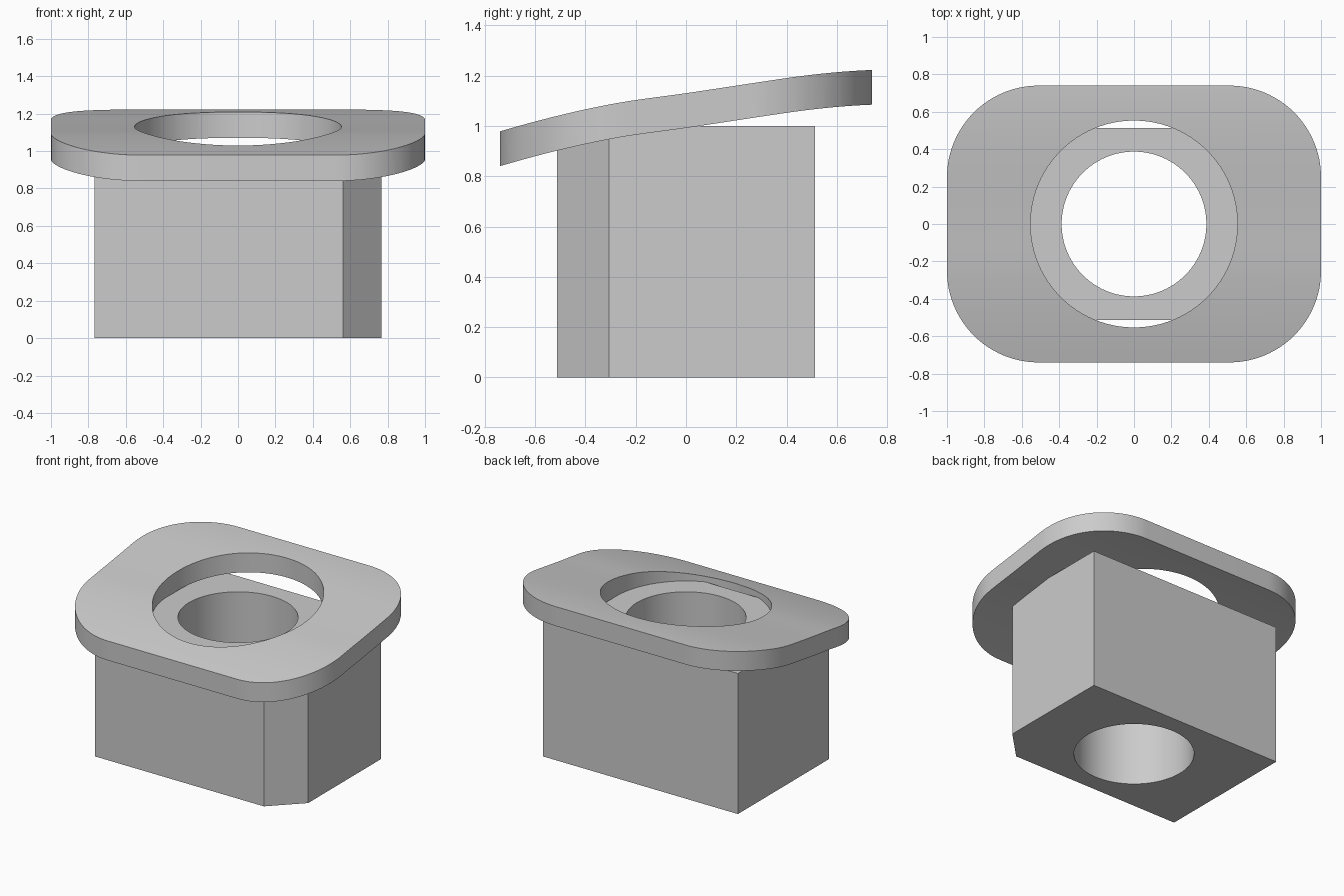
import bpy
import bmesh
from math import cos, sin, pi, tau

default = bpy.data.objects.get("Cube")
if default:
    bpy.data.objects.remove(default, do_unlink=True)

# Single plain grey
grey = bpy.data.materials.new("plain_grey")
grey.use_nodes = True
GREY = (0.6, 0.6, 0.6, 1)
grey.diffuse_color = GREY
grey.node_tree.nodes["Principled BSDF"].inputs["Base Color"].default_value = GREY


def prism(name, points, vector):
    """Extrude a closed loop of points along a vector into a solid."""
    bm = bmesh.new()
    face = bm.faces.new([bm.verts.new(p) for p in points])
    ext = bmesh.ops.extrude_face_region(bm, geom=[face])
    verts = [g for g in ext["geom"] if isinstance(g, bmesh.types.BMVert)]
    bmesh.ops.translate(bm, verts=verts, vec=vector)
    bmesh.ops.recalc_face_normals(bm, faces=bm.faces)
    mesh = bpy.data.meshes.new(name)
    bm.to_mesh(mesh)
    bm.free()
    mesh.materials.append(grey)
    obj = bpy.data.objects.new(name, mesh)
    bpy.context.collection.objects.link(obj)
    return obj


def circle(radius, z, n=96):
    return [(radius * cos(tau * i / n), radius * sin(tau * i / n), z) for i in range(n)]


def rounded_rectangle(hx, hy, r, z, steps=24):
    points = []
    for k, (sx, sy) in enumerate([(1, 1), (-1, 1), (-1, -1), (1, -1)]):
        for i in range(steps + 1):
            a = pi / 2 * (k + i / steps)
            points.append((sx * (hx - r) + r * cos(a), sy * (hy - r) + r * sin(a), z))
    return points


def cut(obj, tool, operation):
    """Apply a boolean and remove its tool."""
    tool.hide_render = True
    mod = obj.modifiers.new("cut", "BOOLEAN")
    mod.operation, mod.solver, mod.object = operation, "EXACT", tool
    bpy.ops.object.select_all(action="DESELECT")
    bpy.context.view_layer.objects.active = obj
    obj.select_set(True)
    bpy.ops.object.modifier_apply(modifier=mod.name)
    bpy.data.objects.remove(tool, do_unlink=True)


def smooth(obj):
    bpy.ops.object.select_all(action="DESELECT")
    bpy.context.view_layer.objects.active = obj
    obj.select_set(True)
    bpy.ops.object.shade_smooth_by_angle(angle=pi / 6)


# Height of the plate's top: cubic segments through (y, z, slope) knots
KNOTS = [(-0.76, 0.972, 0.30), (-0.3, 1.086, 0.19), (0, 1.13, 0.145),
         (0.4, 1.19, 0.145), (0.76, 1.223, 0.03)]


def plate_curve(steps=10):
    curve = []
    for (y0, z0, m0), (y1, z1, m1) in zip(KNOTS, KNOTS[1:]):
        h = y1 - y0
        for i in range(steps):
            t = i / steps
            z = ((1 + 2 * t) * (1 - t) ** 2 * z0 + t * (1 - t) ** 2 * h * m0
                 + t * t * (3 - 2 * t) * z1 + t * t * (t - 1) * h * m1)
            curve.append((y0 + t * h, z))
    return curve + [KNOTS[-1][:2]]


# Curved top plate, trimmed to a rounded outline with a round opening
curve = plate_curve()
THICK = 0.138
section = [(-1.1, y, z) for y, z in curve] + [(-1.1, y, z - THICK) for y, z in reversed(curve)]
plate = prism("top_plate", section, (2.2, 0, 0))
cut(plate, prism("outline_cutter", rounded_rectangle(1, 0.74, 0.49, 0.5), (0, 0, 1)), "INTERSECT")
cut(plate, prism("opening_cutter", circle(0.553, 0.5), (0, 0, 1)), "DIFFERENCE")
smooth(plate)

# Base block with one bevelled front corner and a round bore
X, Y, BEVEL = 0.767, 0.512, 0.205
base = prism("base_block", [(-X, -Y, 0), (X - BEVEL, -Y, 0), (X, BEVEL - Y, 0),
                            (X, Y, 0), (-X, Y, 0)], (0, 0, 1))
cut(base, prism("bore_cutter", circle(0.387, -0.5), (0, 0, 2)), "DIFFERENCE")
smooth(base)
